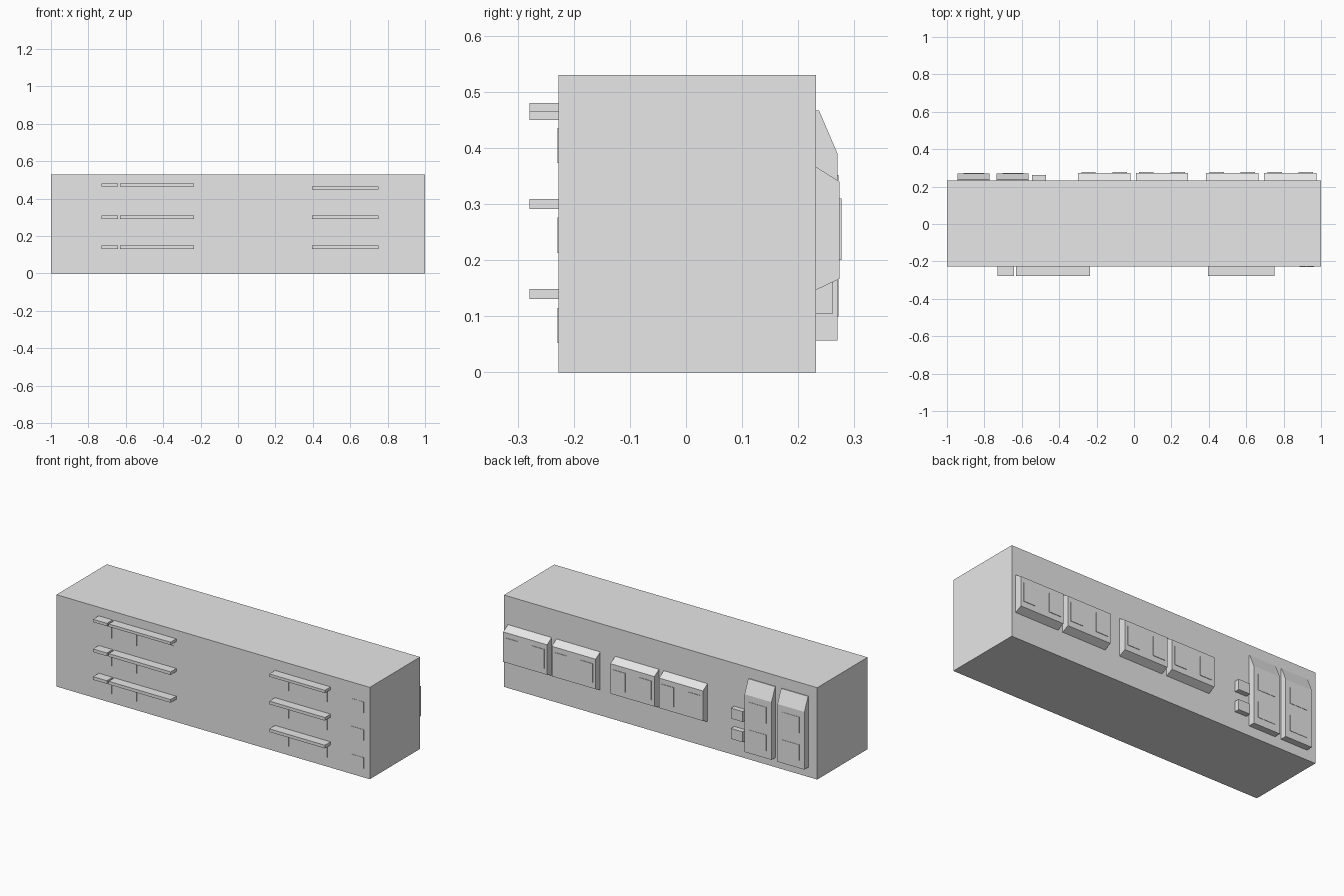
import bpy

cube = bpy.data.objects.get("Cube")
if cube:
    bpy.data.objects.remove(cube, do_unlink=True)

grey = bpy.data.materials.new("plain_grey")
grey.use_nodes = True
grey.diffuse_color = (0.8, 0.8, 0.8, 1)
grey.node_tree.nodes["Principled BSDF"].inputs["Base Color"].default_value = (0.8, 0.8, 0.8, 1)

FRONT, BACK = -0.227, 0.232


def extrude(name, profile, x0, x1):
    """Solid made by sweeping a (y, z) outline from x0 to x1."""
    n = len(profile)
    verts = [(x, y, z) for x in (x0, x1) for y, z in profile]
    faces = [tuple(range(n))[::-1], tuple(range(n, 2 * n))]
    faces += [(i, (i + 1) % n, (i + 1) % n + n, i + n) for i in range(n)]
    mesh = bpy.data.meshes.new(name)
    mesh.from_pydata(verts, [], faces)
    mesh.materials.append(grey)
    obj = bpy.data.objects.new(name, mesh)
    bpy.context.collection.objects.link(obj)
    return obj


def box(name, x0, x1, y0, y1, z0, z1):
    return extrude(name, [(y0, z0), (y1, z0), (y1, z1), (y0, z1)], x0, x1)


# Main block
box("building_block", -1, 1, FRONT, BACK, 0, 0.53)

# Balcony slabs on the front, three storeys
storeys = [(0.131, 0.149), (0.291, 0.309), (0.464, 0.48)]
for z0, z1 in storeys:
    drop = 0.014 if z0 > 0.4 else 0
    box("short_balcony", -0.73, -0.642, -0.279, FRONT, z0, z1)
    box("long_balcony", -0.63, -0.235, -0.279, FRONT, z0, z1)
    box("side_balcony", 0.395, 0.75, -0.279, FRONT, z0 - drop, z1 - drop)

# Front windows, thin panes
for z0 in (0.052, 0.213, 0.373):
    for x0 in (-0.72, -0.56, -0.47, -0.32, 0.41, 0.53, 0.655, 0.885, 0.926):
        width = 0.037 if x0 > 0.8 else 0.074
        box("front_window", x0, x0 + width, FRONT - 0.002, FRONT, z0, z0 + 0.063)

# Wide bays on the back, sloped above and below
wide_outline = [(BACK, 0.147), (0.274, 0.167), (0.274, 0.34), (BACK, 0.366)]
for x0 in (-0.3, 0.01, 0.385, 0.695):
    extrude("wide_bay", wide_outline, x0, x0 + 0.28)
    for offset in (0.018, 0.185):
        box("wide_bay_window", x0 + offset, x0 + offset + 0.077, 0.274, 0.277, 0.2, 0.31)

# Tall bays on the back with a sloping roof
tall_outline = [(BACK, 0.057), (0.27, 0.057), (0.27, 0.39), (0.237, 0.467), (BACK, 0.467)]
for x0 in (-0.945, -0.735):
    extrude("tall_bay", tall_outline, x0, x0 + 0.172)
    for z0 in (0.1, 0.26):
        box("tall_bay_window", x0 + 0.033, x0 + 0.143, 0.27, 0.272, z0, z0 + 0.092)

# Small service boxes beside the tall bays
for z0 in (0.105, 0.222):
    box("service_box", -0.545, -0.47, BACK, 0.262, z0, z0 + 0.06)
